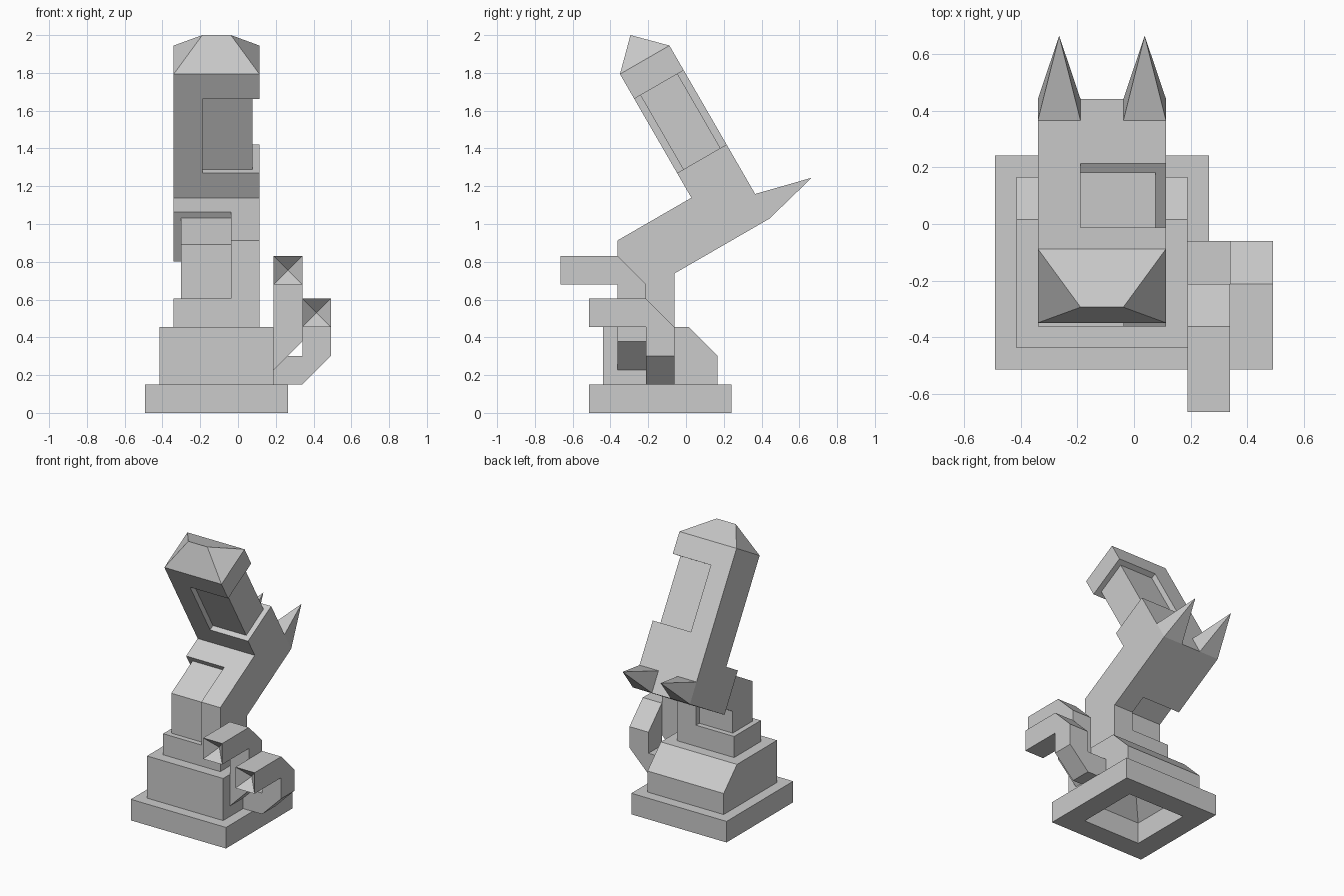
import bpy, bmesh
from math import sin, cos, pi

if "Cube" in bpy.data.objects:
    bpy.data.objects.remove(bpy.data.objects["Cube"])

U = 0.1512                      # one module of the design
X0, Y0 = -3.25, -3.4            # module offsets that centre the model
C, S = cos(pi / 6), sin(pi / 6)
EY, EZ = 6.32, 6.80             # lower back corner of the tilted head

grey = bpy.data.materials.new("light grey")
grey.diffuse_color = (0.6, 0.6, 0.6, 1)
grey.use_nodes = True
grey.node_tree.nodes["Principled BSDF"].inputs["Base Color"].default_value = (0.6, 0.6, 0.6, 1)


def finish(name, bm):
    bmesh.ops.remove_doubles(bm, verts=bm.verts, dist=1e-4)
    bmesh.ops.recalc_face_normals(bm, faces=bm.faces)
    for v in bm.verts:
        v.co = ((v.co.x + X0) * U, (v.co.y + Y0) * U, v.co.z * U)
    mesh = bpy.data.meshes.new(name)
    bm.to_mesh(mesh)
    bm.free()
    mesh.materials.append(grey)
    obj = bpy.data.objects.new(name, mesh)
    bpy.context.collection.objects.link(obj)
    return obj


def skin(name, rings):
    """Join rings of four points; the first and last ring are capped."""
    bm = bmesh.new()
    loops = [[bm.verts.new(p) for p in ring] for ring in rings]
    for a, b in zip(loops, loops[1:]):
        for i in range(4):
            j = (i + 1) % 4
            bm.faces.new((a[i], a[j], b[j], b[i]))
    for ring, pts in ((loops[0], rings[0]), (loops[-1], rings[-1])):
        if len(set(pts)) == 4:
            bm.faces.new(ring)
    return finish(name, bm)


def prism(name, profile, x0, x1):
    """Extrude a (y, z) profile from x0 to x1."""
    bm = bmesh.new()
    face = bm.faces.new([bm.verts.new((x0, y, z)) for y, z in profile])
    out = bmesh.ops.extrude_face_region(bm, geom=[face])["geom"]
    for v in out:
        if isinstance(v, bmesh.types.BMVert):
            v.co.x = x1
    return finish(name, bm)


def hull(name, points):
    bm = bmesh.new()
    for p in points:
        bm.verts.new(p)
    bmesh.ops.convex_hull(bm, input=bm.verts)
    bmesh.ops.dissolve_limit(bm, angle_limit=0.01, verts=bm.verts, edges=bm.edges)
    return finish(name, bm)


def tilt(a, b):
    """Tilted frame: a runs along the neck, b up the head."""
    return (EY + a * C - b * S, EZ + a * S + b * C)


def fold(y, b):
    """Where the neck line at height b meets the upright line at y."""
    return tilt((y - EY + b * S) / C, b)


def carve(body, profile, x0, x1):
    cutter = prism("cutter", profile, x0, x1)
    cutter.hide_render = True
    mod = body.modifiers.new("carve", "BOOLEAN")
    mod.operation, mod.solver, mod.object = "DIFFERENCE", "EXACT", cutter
    bpy.context.view_layer.objects.active = body
    bpy.ops.object.modifier_apply(modifier=mod.name)
    bpy.data.objects.remove(cutter)


def flat(x0, x1, y0, y1, z):
    return [(x0, y0, z), (x1, y0, z), (x1, y1, z), (x0, y1, z)]


# Stepped plinth with a hollow underside and a sloped back
skin("plinth", [
    [(2.5, 2.5, 2.5)] * 4,
    flat(1, 4, 1, 4, 1), flat(1, 4, 1, 4, 0),
    flat(0, 5, 0, 5, 0), flat(0, 5, 0, 5, 1),
    flat(0.5, 4.5, 0.5, 4.5, 1), flat(0.5, 4.5, 0.5, 4.5, 2),
    flat(0.5, 4.5, 0.5, 3.5, 3)])

# Column, neck and tilted head in one profile
trunk = prism("trunk", [
    (1, 3), (1, fold(1, 2)[1]), tilt(-2, 2), tilt(-2, 7), tilt(0, 7),
    tilt(0, 0), fold(3, 0), (3, 3)], 1, 4)

# Recess around the right side of the neck
LOW, HIGH = -0.2, 2.2
front = [fold(0.8, HIGH), (0.8, 4)]
back = [(3.2, 4), fold(3.2, LOW), tilt(-3, LOW)]
carve(trunk, front + back + [tilt(-3, HIGH)], 0.8, 1.25)
carve(trunk, front + [(1.25, 4), fold(1.25, 1.75), tilt(-3, 1.75), tilt(-3, HIGH)], 0.8, 3)
carve(trunk, back + [tilt(-3, 0.25), fold(2.75, 0.25), (2.75, 4)], 0.8, 3)

# Recess around the left side of the head
for a0, a1, x0 in ((-2.2, 0.2, 3.75), (-2.2, -1.75, 2), (-0.25, 0.2, 2)):
    carve(trunk, [tilt(a0, 3), tilt(a1, 3), tilt(a1, 6), tilt(a0, 6)], x0, 4.2)

# Hipped cap on the head
hull("head_cap", [(x, *tilt(a, 7)) for x in (1, 4) for a in (-2, 0)]
     + [(x, *tilt(-1, 8)) for x in (2, 3)])

# Pair of spikes at the back
for side, x in (("right", 1), ("left", 3)):
    hull(side + "_spike", [(x + i, *tilt(0, b)) for i in (0, 1) for b in (0, 1)]
         + [(x + 0.5, *tilt(2, 0.5))])


def arm(name, x, y, z, rise, tip):
    """Square arm: out of the plinth, up, then forward to a hollow tip."""
    def wall(px):
        return [(px, y, z), (px, y + 1, z), (px, y + 1, z - 1), (px, y, z - 1)]

    def level(h):
        return [(x, y, h), (x, y + 1, h), (x + 1, y + 1, h), (x + 1, y, h)]

    def upright(py):
        return [(x, py, rise), (x, py, rise + 1), (x + 1, py, rise + 1), (x + 1, py, rise)]

    rings = [wall(4.5)] + ([wall(x)] if x > 4.5 else [])
    rings += [level(z), level(rise), upright(y), upright(tip)]
    rings.append([(x + 0.5, tip + 0.5, rise + 0.5)] * 4)
    skin(name, rings)


arm("inner_arm", 4.5, 1, 2.5, 4.5, -1)
arm("outer_arm", 5.5, 2, 2, 3, 0)
